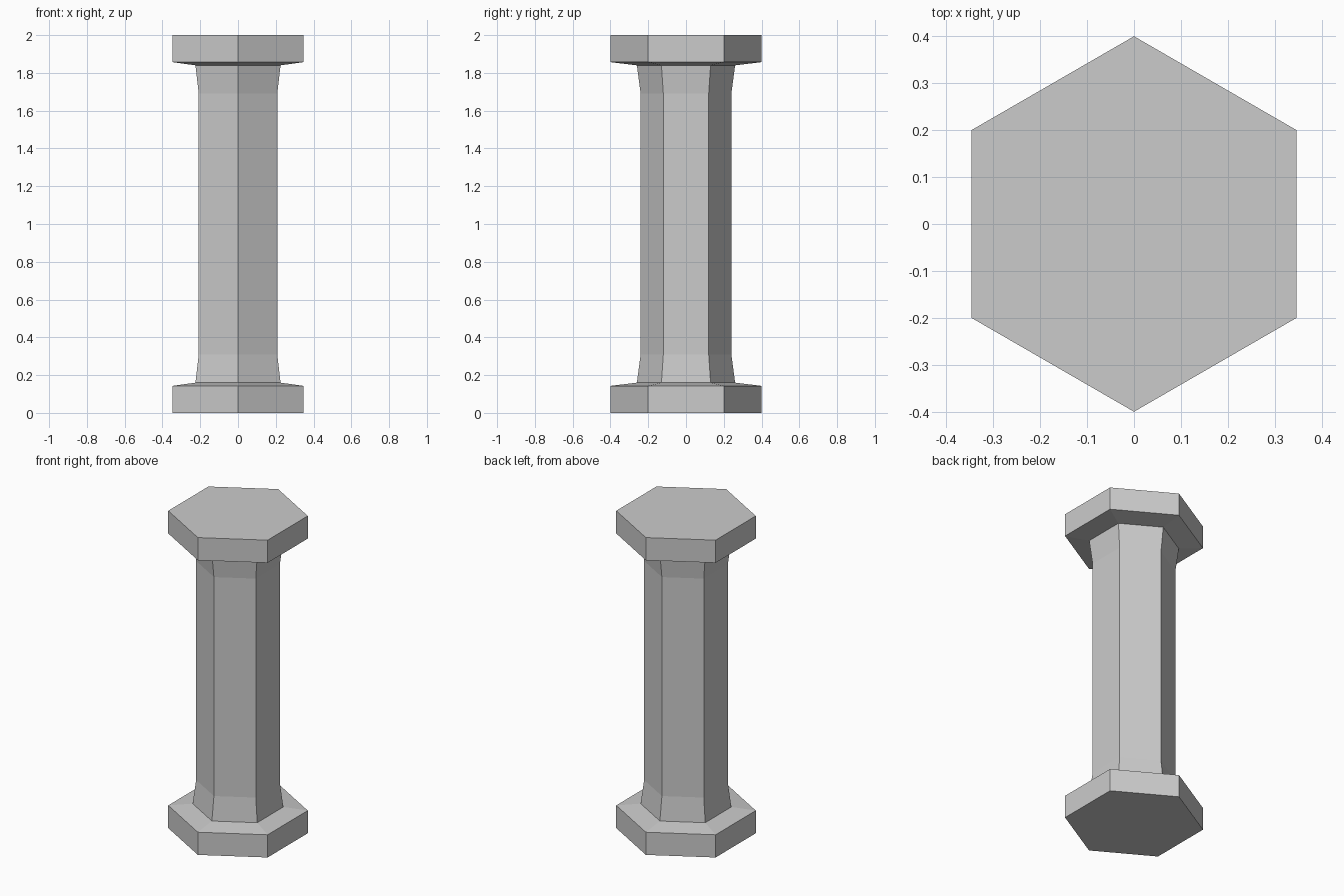
import bpy, bmesh
from math import sin, cos, pi

if "Cube" in bpy.data.objects:
    bpy.data.objects.remove(bpy.data.objects["Cube"])

SIDES = 6
# Lower half of the profile: (corner radius, height)
half = [(0.40, 0.0), (0.40, 0.143), (0.26, 0.16), (0.24, 0.31)]
# Mirror it about mid height for the upper half
profile = half + [(r, 2.0 - z) for r, z in reversed(half)]

# Hexagonal column with flared shaft, base and capital, corners on the y axis
bm = bmesh.new()
rings = [[bm.verts.new((r * sin(2 * pi * i / SIDES), -r * cos(2 * pi * i / SIDES), z))
          for i in range(SIDES)] for r, z in profile]
for low, high in zip(rings, rings[1:]):
    for i in range(SIDES):
        j = (i + 1) % SIDES
        bm.faces.new((low[i], low[j], high[j], high[i]))

# End caps
bm.faces.new(rings[0][::-1])
bm.faces.new(rings[-1])

mesh = bpy.data.meshes.new("hexagonal_column")
bm.to_mesh(mesh)
bm.free()
bpy.context.collection.objects.link(bpy.data.objects.new("hexagonal_column", mesh))
